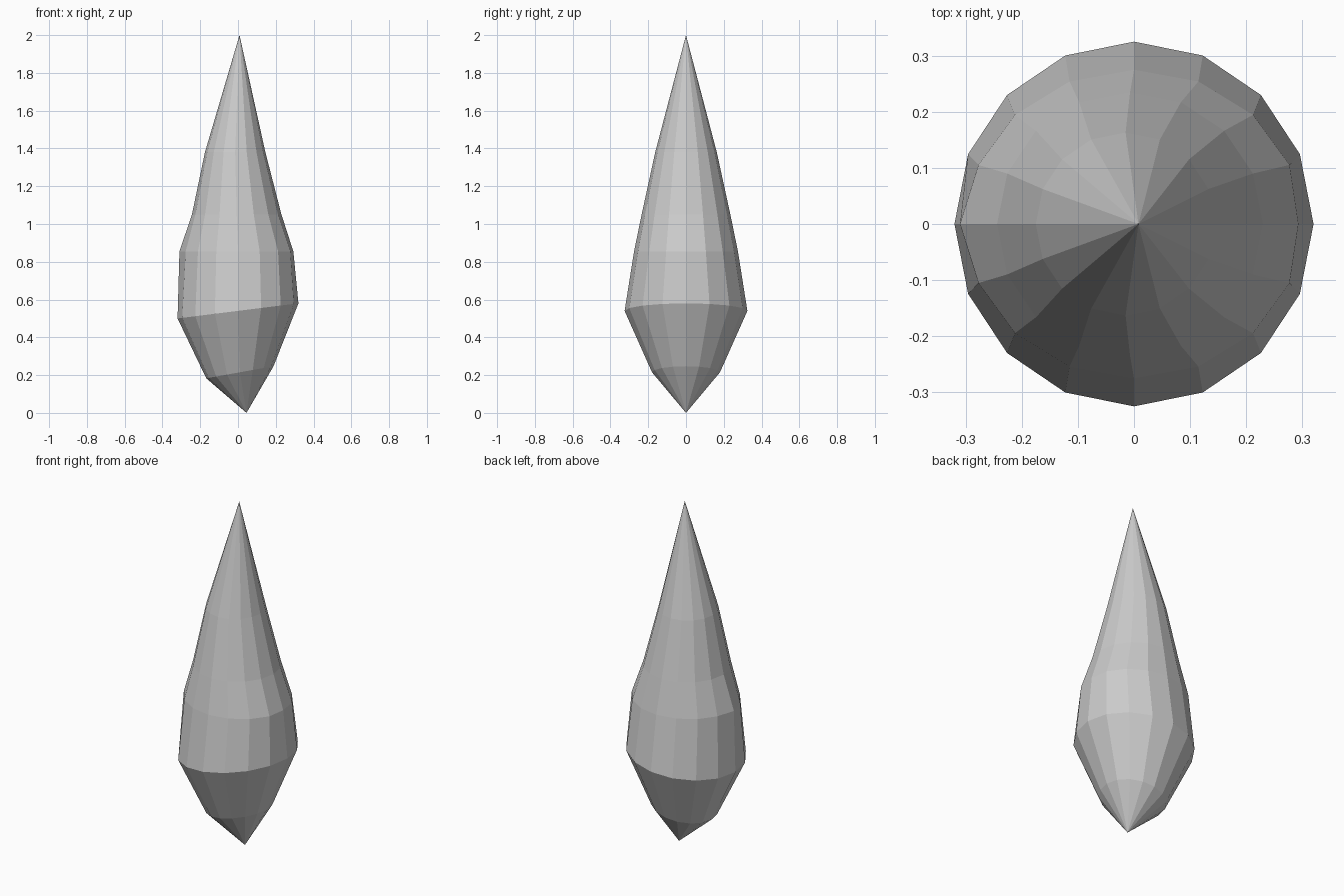
import bpy, bmesh
from math import cos, sin, pi

default = bpy.data.objects.get("Cube")
if default:
    bpy.data.objects.remove(default, do_unlink=True)

SIDES = 16

# One flat stone colour
stone = bpy.data.materials.new("grey_stone")
stone.use_nodes = True
GREY = (0.6, 0.6, 0.6, 1)
stone.diffuse_color = GREY
stone.node_tree.nodes["Principled BSDF"].inputs["Base Color"].default_value = GREY

# Rings: centre x, x radius, y radius, centre height, height change towards +x
RINGS = [
    (0.01, 0.178, 0.18, 0.215, 0.032),
    (0.0, 0.32, 0.325, 0.54, 0.04),
    (0.0, 0.3, 0.275, 0.855, 0.0),
    (-0.007, 0.237, 0.235, 1.05, 0.0),
    (-0.015, 0.16, 0.163, 1.38, 0.0),
]

bm = bmesh.new()


def add_ring(cx, rx, ry, z, tilt):
    angles = [2 * pi * i / SIDES for i in range(SIDES)]
    return [bm.verts.new((cx + rx * cos(a), ry * sin(a), z + tilt * cos(a)))
            for a in angles]


rings = [add_ring(*r) for r in RINGS]

# Uneven shoulder: left and right corners both lean towards -x
rings[2][0].co.x -= 0.007
rings[2][SIDES // 2].co.x -= 0.01

# Side walls between rings, then the two points
bottom = bm.verts.new((0.045, 0, 0))
top = bm.verts.new((0.008, 0, 2))
for i in range(SIDES):
    j = (i + 1) % SIDES
    for low, high in zip(rings, rings[1:]):
        bm.faces.new((low[i], low[j], high[j], high[i]))
    bm.faces.new((bottom, rings[0][j], rings[0][i]))
    bm.faces.new((top, rings[-1][i], rings[-1][j]))
bmesh.ops.recalc_face_normals(bm, faces=bm.faces)

mesh = bpy.data.meshes.new("spike")
bm.to_mesh(mesh)
bm.free()
mesh.materials.append(stone)
spike = bpy.data.objects.new("spike", mesh)
bpy.context.collection.objects.link(spike)
